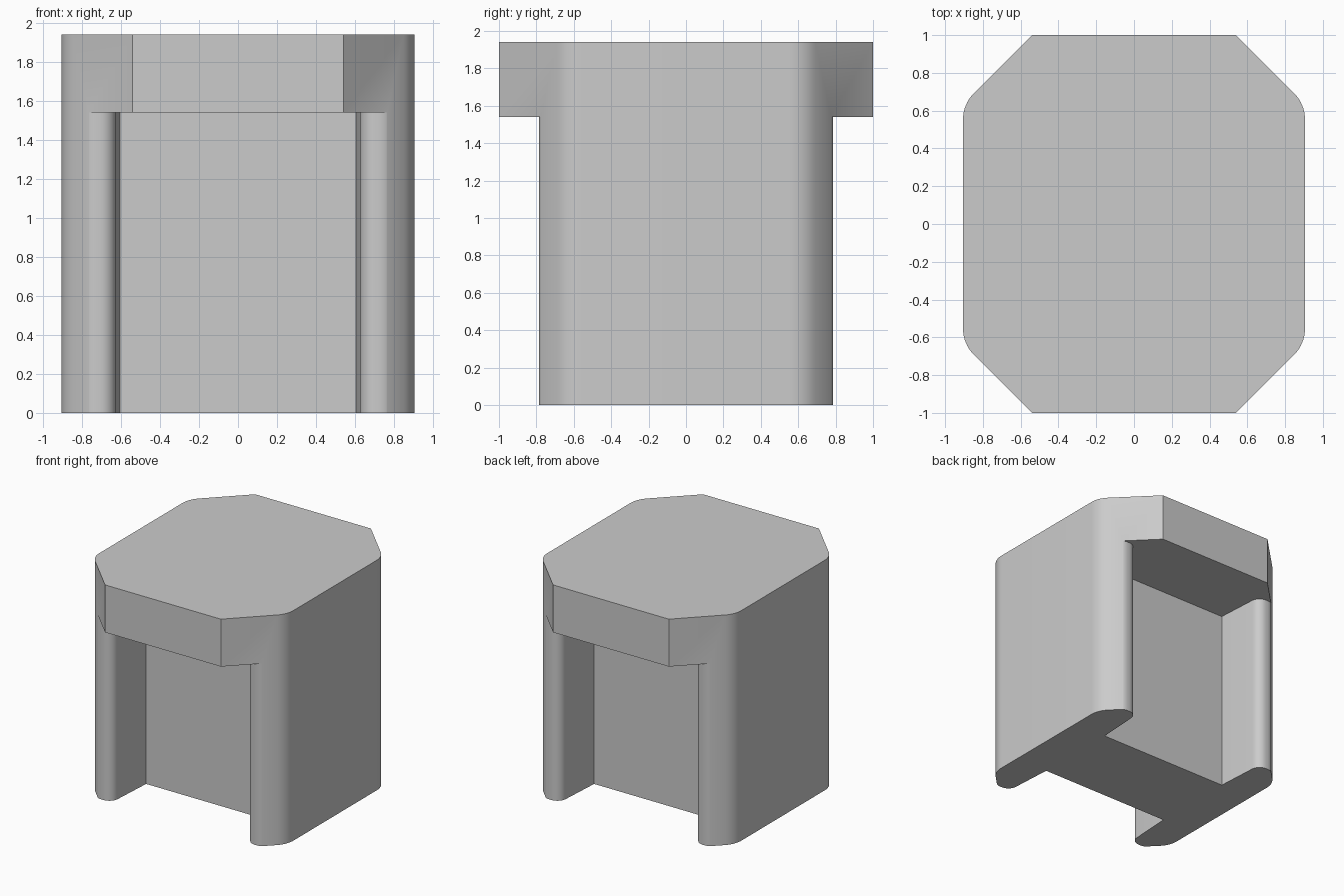
import bpy
import bmesh
import math
from mathutils import Vector

cube = bpy.data.objects.get("Cube")
if cube:
    bpy.data.objects.remove(cube, do_unlink=True)

TOP, LEDGE = 1.94, 1.54

grey = bpy.data.materials.new("light grey")
grey.use_nodes = True
colour = (0.6, 0.6, 0.6, 1)
grey.diffuse_color = colour
grey.node_tree.nodes["Principled BSDF"].inputs["Base Color"].default_value = colour


def rounded(corners, steps=8):
    """Round each (x, y, radius) corner of a closed outline with an arc."""
    outline = []
    for i, (x, y, radius) in enumerate(corners):
        p = Vector((x, y))
        if radius == 0:
            outline.append(p)
            continue
        a = (Vector(corners[i - 1][:2]) - p).normalized()
        b = (Vector(corners[(i + 1) % len(corners)][:2]) - p).normalized()
        half = a.angle(b) / 2
        centre = p + (a + b).normalized() * (radius / math.sin(half))
        start = p + a * (radius / math.tan(half)) - centre
        end = p + b * (radius / math.tan(half)) - centre
        sweep = math.pi - 2 * half
        for k in range(steps + 1):
            t = k / steps
            arc = start * math.sin((1 - t) * sweep) + end * math.sin(t * sweep)
            outline.append(centre + arc / math.sin(sweep))
    return outline


def prism(name, outline, bottom, top):
    bm = bmesh.new()
    face = bm.faces.new([bm.verts.new((p.x, p.y, bottom)) for p in outline])
    result = bmesh.ops.extrude_face_region(bm, geom=[face])
    moved = [v for v in result["geom"] if isinstance(v, bmesh.types.BMVert)]
    bmesh.ops.translate(bm, verts=moved, vec=(0, 0, top - bottom))
    bmesh.ops.recalc_face_normals(bm, faces=bm.faces)
    mesh = bpy.data.meshes.new(name)
    bm.to_mesh(mesh)
    bm.free()
    mesh.materials.append(grey)
    obj = bpy.data.objects.new(name, mesh)
    bpy.context.collection.objects.link(obj)
    return obj


def mirror_x(corners):
    return corners + [(-x, y, r) for x, y, r in reversed(corners)]


# Full-height block with cut corners
half = mirror_x([(0.905, 0.635, 0.193), (0.54, 1, 0)])
block = prism("capped_block", rounded(half + [(-x, -y, r) for x, y, r in half]), 0, TOP)

# Recesses under the cap, front and back, leaving a web between rounded flanges
recess = mirror_x([(1.2, 1.3, 0), (0.83, 0.73, 0), (0.755, 0.785, 0.1),
                   (0.63, 0.785, 0.08), (0.605, 0.36, 0)])
bpy.context.view_layer.objects.active = block
block.select_set(True)
for side, name in ((-1, "front_recess_cutter"), (1, "back_recess_cutter")):
    outline = [Vector((p.x, p.y * side)) for p in rounded(recess)]
    cutter = prism(name, outline, -0.2, LEDGE)
    cutter.hide_render = True
    cut = block.modifiers.new(name, "BOOLEAN")
    cut.operation = "DIFFERENCE"
    cut.solver = "EXACT"
    cut.object = cutter
    bpy.ops.object.modifier_apply(modifier=cut.name)
    bpy.data.objects.remove(cutter, do_unlink=True)

bpy.ops.object.shade_smooth_by_angle(angle=math.radians(30))
